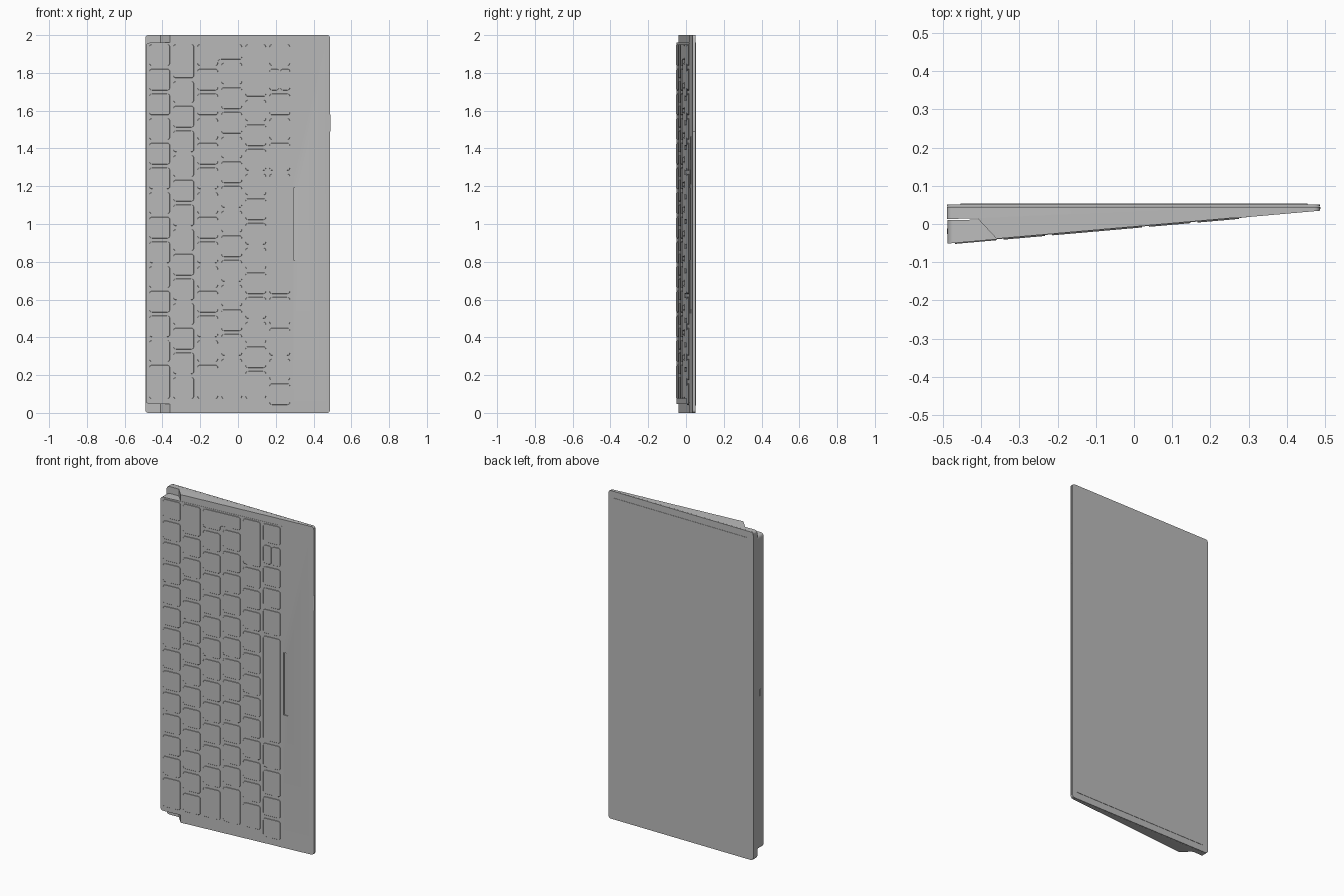
import bpy, bmesh, math
from mathutils import Vector

if "Cube" in bpy.data.objects:
    bpy.data.objects.remove(bpy.data.objects["Cube"], do_unlink=True)

grey = bpy.data.materials.new("plain grey")
grey.use_nodes = True
grey.diffuse_color = (0.5, 0.5, 0.5, 1)
grey.node_tree.nodes["Principled BSDF"].inputs["Base Color"].default_value = (0.5, 0.5, 0.5, 1)
made = []


def front(x, lift=0.0):
    """Depth of the sloping front face, optionally raised toward the viewer."""
    return -0.05 + 0.088 * (x + 0.49) - lift


def add_object(name, bm):
    bmesh.ops.recalc_face_normals(bm, faces=bm.faces)
    mesh = bpy.data.meshes.new(name)
    bm.to_mesh(mesh)
    bm.free()
    mesh.materials.append(grey)
    obj = bpy.data.objects.new(name, mesh)
    bpy.context.collection.objects.link(obj)
    made.append(obj)
    return obj


def rounded(points, radius, steps=4):
    """Round every corner of an (x, z) outline."""
    out = []
    for i, p in enumerate(points):
        p = Vector(p)
        a, b = Vector(points[i - 1]), Vector(points[(i + 1) % len(points)])
        a = p + (a - p).normalized() * radius
        b = p + (b - p).normalized() * radius
        for s in range(steps + 1):
            t = s / steps
            out.append(a * (1 - t) ** 2 + p * 2 * t * (1 - t) + b * t * t)
    return out


def rect(x0, x1, z0, z1):
    return [(x0, z0), (x1, z0), (x1, z1), (x0, z1)]


def slab(name, points, radius, near, far):
    """Rounded outline in x/z filled between two depth functions of x."""
    bm = bmesh.new()
    outline = rounded(points, radius)
    a = [bm.verts.new((p.x, near(p.x), p.y)) for p in outline]
    b = [bm.verts.new((p.x, far(p.x), p.y)) for p in outline]
    bm.faces.new(a)
    bm.faces.new(b[::-1])
    for i in range(len(a)):
        j = (i + 1) % len(a)
        bm.faces.new((a[i], b[i], b[j], a[j]))
    return add_object(name, bm)


def extrude_profile(name, profile, z0, z1, corner_x=None, radius=0.015):
    """Extrude an (x, y) profile along z, rounding the corners at corner_x."""
    bm = bmesh.new()
    face = bm.faces.new([bm.verts.new((x, y, z0)) for x, y in profile])
    ext = bmesh.ops.extrude_face_region(bm, geom=[face])
    verts = [g for g in ext["geom"] if isinstance(g, bmesh.types.BMVert)]
    bmesh.ops.translate(bm, verts=verts, vec=(0, 0, z1 - z0))
    if corner_x is not None:
        edges = [e for e in bm.edges if all(abs(v.co.x - corner_x) < 1e-5 for v in e.verts)
                 and abs(e.verts[0].co.z - e.verts[1].co.z) < 1e-5]
        bmesh.ops.bevel(bm, geom=edges, offset=radius, segments=4, profile=0.5, affect='EDGES')
    return add_object(name, bm)


# Wedge body with a cut-away at the thick edge
extrude_profile("wedge_body", [(-0.49, 0.045), (-0.49, 0.013), (-0.41, 0.015), (-0.36, front(-0.36)),
                               (0.265, front(0.265)), (0.265, 0.045)], 0.0, 2.0, -0.49)

# Palm rest at the thin edge, with a scooped thumb notch
palm = extrude_profile("palm_rest", [(0.265, 0.045), (0.265, front(0.265, 0.0012)),
                                     (0.487, front(0.487, 0.0012)), (0.487, 0.045)], 0.0, 2.0, 0.487)
cutter = extrude_profile("notch_cutter", [(0.28, 0.0), (0.28, front(0.28) + 0.008),
                                          (0.30, front(0.30) + 0.007), (0.333, front(0.333) - 0.002),
                                          (0.333, 0.0)], 0.81, 1.19)
cutter.hide_render = True
mod = palm.modifiers.new("notch", 'BOOLEAN')
mod.operation = 'DIFFERENCE'
mod.object = cutter
bpy.context.view_layer.objects.active = palm
bpy.ops.object.modifier_apply(modifier=mod.name)
made.remove(cutter)
bpy.data.objects.remove(cutter, do_unlink=True)

# Back cover with a slightly raised centre panel
slab("back_cover", rect(-0.49, 0.487, 0.0, 2.0), 0.018, lambda x: 0.0455, lambda x: 0.0515)
slab("back_panel", rect(-0.455, 0.455, 0.04, 1.96), 0.006, lambda x: 0.051, lambda x: 0.0535)

# Keyboard tray standing clear of the body at the thick edge
slab("keyboard_tray", rect(-0.488, 0.295, 0.047, 1.96), 0.022,
     lambda x: front(x, 0.0015), lambda x: 0.010 + 0.019 * (x + 0.49))

# Connector on the tray edge and button on the thin edge
slab("edge_connector", rect(-0.490, -0.480, 0.98, 1.02), 0.002, lambda x: -0.026, lambda x: -0.012)
slab("edge_button", rect(0.480, 0.489, 1.49, 1.58), 0.003, lambda x: 0.039, lambda x: 0.044)

# Keys: widths in key units, listed from the top of each column
UNIT, TOP, GAP = 0.1306, 1.960, 0.009
COLUMN, FIRST = 0.1272, -0.4785


def key(name, points):
    obj = slab(name, points, 0.016, lambda x: front(x, 0.004), lambda x: front(x) + 0.002)
    bev = obj.modifiers.new("soft_edge", 'BEVEL')
    bev.width = 0.0012
    bev.segments = 1
    bev.limit_method = 'ANGLE'
    bev.angle_limit = math.radians(50)


columns = [
    [1] * 13 + [1.5],
    [1.5] + [1] * 13,
    [1] * 13 + [1.5],
    [0.75] + [1] * 12 + [1.75],
    [2.25] + [1] * 11 + [1.25],
    [1, 1, 1, 1, 1.25, 5, 1.25, 1.25, 1, 1],
]
for c, widths in enumerate(columns):
    x0 = FIRST + c * COLUMN + GAP
    x1 = FIRST + (c + 1) * COLUMN - GAP
    z = TOP
    for k, w in enumerate(widths):
        z1, z0 = z - GAP, z - w * UNIT + GAP
        z -= w * UNIT
        name = f"key_{c + 1}_{k + 1:02d}"
        if c == 3 and k == 0:
            continue  # covered by the L-shaped key
        if c == 2 and k == 0:
            far_x, step_z = x1 + COLUMN, TOP - 0.75 * UNIT + GAP
            key("l_shaped_key", [(x0, z0), (x1, z0), (x1, step_z),
                                 (far_x, step_z), (far_x, z1), (x0, z1)])
        elif c == 5 and k == 1:
            mid = (x0 + x1) / 2
            key("half_key_upper", rect(x0, mid - 0.003, z0, z1))
            key("half_key_lower", rect(mid + 0.003, x1, z0, z1))
        else:
            key(name, rect(x0, x1, z0, z1))

# Smooth the rounded corners, keep hard edges
bpy.ops.object.select_all(action='DESELECT')
for obj in made:
    obj.select_set(True)
bpy.context.view_layer.objects.active = made[0]
bpy.ops.object.shade_smooth_by_angle(angle=math.radians(30))
